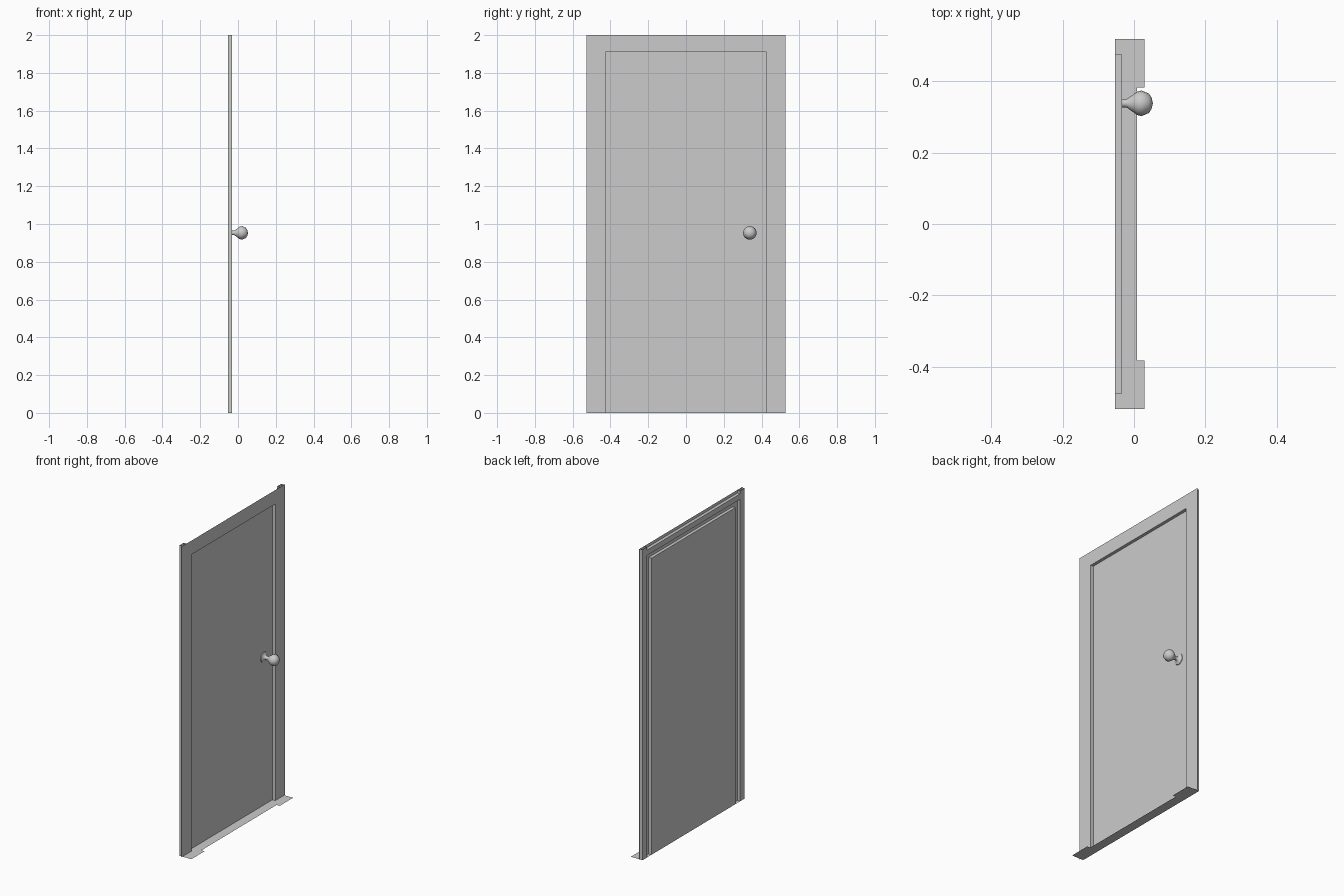
import bpy, bmesh, math
from mathutils import Vector

if "Cube" in bpy.data.objects:
    bpy.data.objects.remove(bpy.data.objects["Cube"])

BACK, FRONT = -0.053, -0.033      # depth of door leaf and of casing face
DOOR_Y, DOOR_Z = 0.427, 1.91      # half width and height of the opening
OUT_Y, TOP = 0.527, 2.0           # outer size of the casing


def finish(name, bm):
    mesh = bpy.data.meshes.new(name)
    bm.to_mesh(mesh)
    bm.free()
    ob = bpy.data.objects.new(name, mesh)
    bpy.context.collection.objects.link(ob)
    return ob


def polygon(name, points):
    bm = bmesh.new()
    bm.faces.new([bm.verts.new(p) for p in points])
    return finish(name, bm)


def sweep(name, points, offset):
    """Open profile swept along a straight offset."""
    bm = bmesh.new()
    off = Vector(offset)
    a = [bm.verts.new(p) for p in points]
    b = [bm.verts.new(Vector(p) + off) for p in points]
    for i in range(len(points) - 1):
        bm.faces.new((a[i], a[i + 1], b[i + 1], b[i]))
    return finish(name, bm)


# Door leaf, set back in the opening
polygon("door_leaf", [(BACK, -DOOR_Y, 0), (BACK, DOOR_Y, 0),
                      (BACK, DOOR_Y, DOOR_Z), (BACK, -DOOR_Y, DOOR_Z)])

# Casing face and jamb: same arch outline at two sizes
inner = [(-DOOR_Y, 0), (-DOOR_Y, DOOR_Z), (DOOR_Y, DOOR_Z), (DOOR_Y, 0)]
outer = [(-OUT_Y, 0), (-OUT_Y, TOP), (OUT_Y, TOP), (OUT_Y, 0)]
polygon("casing_face", [(FRONT, y, z) for y, z in outer + inner[::-1]])
sweep("jamb", [(BACK, y, z) for y, z in inner], (FRONT - BACK, 0, 0))

# Channel-shaped stiffeners behind the casing
for side, label in ((-1, "left"), (1, "right")):
    sweep(f"{label}_back_post",
          [(FRONT, side * 0.475, 0), (BACK, side * 0.475, 0),
           (BACK, side * 0.518, 0), (FRONT, side * 0.518, 0)], (0, 0, TOP))
sweep("back_header",
      [(FRONT, -0.475, 1.98), (BACK, -0.475, 1.98),
       (BACK, -0.475, 1.945), (FRONT, -0.475, 1.945)], (0, 0.95, 0))

# Floor sill with a shallow notch in its front edge
half = [(BACK, 0.518), (0.03, 0.518), (0.03, 0.382), (0.008, 0.382)]
polygon("floor_sill", [(x, y, 0) for x, y in half] +
        [(x, -y, 0) for x, y in reversed(half)])

# Turned knob with rosette, lathed around the x axis
profile = [(BACK, 0.034), (-0.049, 0.033), (-0.044, 0.018), (-0.036, 0.011),
           (-0.02, 0.012), (-0.002, 0.025), (0.009, 0.033), (0.021, 0.036),
           (0.042, 0.027), (0.049, 0.016), (0.053, 0.0)]
bm = bmesh.new()
verts = [bm.verts.new((x, 0, r)) for x, r in profile]
edges = [bm.edges.new(pair) for pair in zip(verts, verts[1:])]
bmesh.ops.spin(bm, geom=verts + edges, cent=(0, 0, 0), axis=(1, 0, 0),
               angle=math.tau, steps=16, use_duplicate=False)
bmesh.ops.remove_doubles(bm, verts=bm.verts, dist=0.0002)
bmesh.ops.recalc_face_normals(bm, faces=bm.faces)
knob = finish("knob", bm)
knob.location = (0, 0.338, 0.953)
knob.select_set(True)
bpy.context.view_layer.objects.active = knob
bpy.ops.object.shade_smooth_by_angle(angle=math.radians(50))
